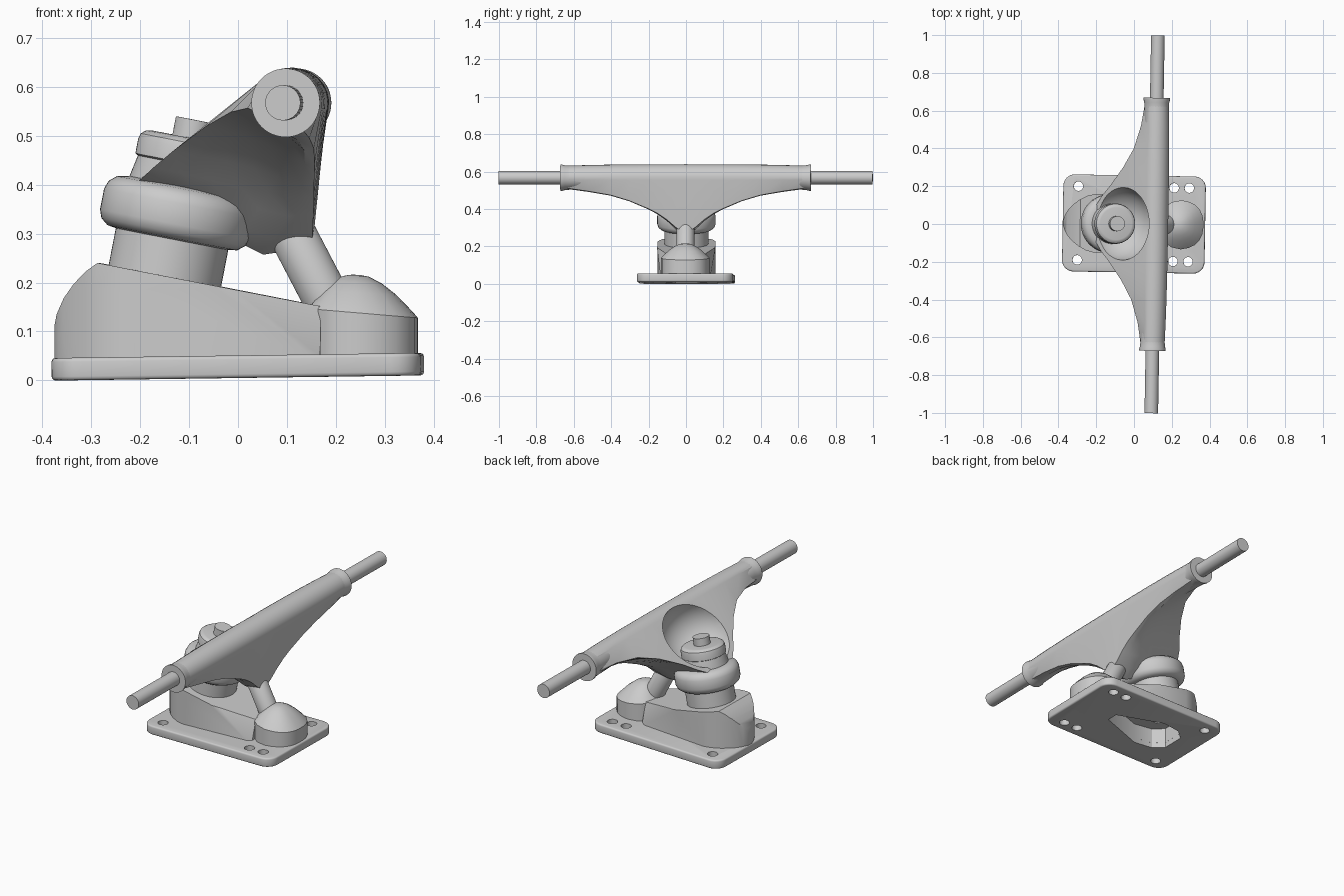
import bpy, bmesh
from math import sin, cos, pi, radians
from mathutils import Matrix, Vector

if "Cube" in bpy.data.objects:
    bpy.data.objects.remove(bpy.data.objects["Cube"])

YAW = Matrix.Rotation(radians(-1.0), 4, 'Z')   # whole model sits slightly turned
parts = []


def make(name, bm, keep=True):
    bmesh.ops.recalc_face_normals(bm, faces=bm.faces)
    me = bpy.data.meshes.new(name)
    bm.to_mesh(me)
    bm.free()
    ob = bpy.data.objects.new(name, me)
    bpy.context.collection.objects.link(ob)
    if keep:
        parts.append(ob)
    else:
        ob.hide_render = True
    return ob


def loft(name, rings, keep=True):
    bm = bmesh.new()
    loops = [[bm.verts.new(p) for p in r] for r in rings]
    n = len(loops[0])
    for a, b in zip(loops, loops[1:]):
        for i in range(n):
            j = (i + 1) % n
            bm.faces.new((a[i], a[j], b[j], b[i]))
    bm.faces.new(loops[0])
    bm.faces.new(loops[-1])
    return make(name, bm, keep)


def prism(name, pts, axis, lo, hi, keep=True):
    def place(p, h):
        return {'Y': (p[0], h, p[1]), 'Z': (p[0], p[1], h)}[axis]
    return loft(name, [[place(p, h) for p in pts] for h in (lo, hi)], keep)


def lathe(name, profile, mat, keep=True, n=48):
    return loft(name, [[mat @ Vector((r * cos(2 * pi * i / n), r * sin(2 * pi * i / n), s))
                        for i in range(n)] for r, s in profile], keep)


def mirror_y(half):
    return half + [(x, -y) for x, y in reversed(half)]


def apply_mod(ob, kind, **props):
    mod = ob.modifiers.new(kind, kind)
    for k, v in props.items():
        setattr(mod, k, v)
    bpy.context.view_layer.objects.active = ob
    bpy.ops.object.modifier_apply(modifier=mod.name)


def boolean(ob, cutters, op='DIFFERENCE'):
    for c in cutters:
        apply_mod(ob, 'BOOLEAN', object=c, operation=op, solver='EXACT')


def between(a, b):
    a, b = Vector(a), Vector(b)
    return Matrix.Translation(a) @ (b - a).to_track_quat('Z', 'Y').to_matrix().to_4x4()


cutters = []

# tilted kingpin axis, s = 0 on the sloped top of the pedestal
KING = Matrix.Translation((-0.15, 0, 0.21)) @ Matrix.Rotation(radians(11), 4, 'Y')

# underside pocket and kingpin hole
pocket = prism('pocket_cutter', mirror_y([(-.25, .06), (-.2, .105), (-.1, .12), (.14, .03)]),
               'Z', -.05, .11, False)
king_hole = lathe('kingpin_hole_cutter', [(.045, -.15), (.045, .03)], KING, False)
cutters += [pocket, king_hole]

# base plate with six bolt holes
outline = [(cx + .06 * cos(radians(a)), cy + .06 * sin(radians(a)))
           for cx, cy, a0 in ((.317, .197, 0), (-.317, .197, 90), (-.317, -.197, 180), (.317, -.197, 270))
           for a in range(a0, a0 + 91, 15)]
plate = prism('base_plate', outline, 'Z', 0, .046)
apply_mod(plate, 'BEVEL', width=.008, segments=3, limit_method='ANGLE', angle_limit=radians(60))
holes = [lathe('bolt_hole_cutter', [(.025, -.1), (.025, .1)], Matrix.Translation((x, y, 0)), False, 32)
         for x in (-.297, .21, .29) for y in (-.195, .195)]
cutters += holes
boolean(plate, holes + [pocket])
plate.data.transform(Matrix.Translation((0, 0, .005)) @ Matrix.Rotation(radians(-.8), 4, 'Y'))

# pedestal: rounded nose, slanted flank facets, cut to its side profile
nose = [(-.375, .015), (-.366, .042), (-.35, .069), (-.325, .097), (-.29, .124), (-.25, .145), (-.21, .155)]
low = mirror_y(nose + [(.15, .135), (.17, .12)])
high = mirror_y(nose + [(-.04, .155), (.17, .08)])
pedestal = loft('pedestal', [[(x, y, .03) for x, y in low], [(x, y, .05) for x, y in low],
                             [(x, y, .186) for x, y in high], [(x, y, .3) for x, y in high]])
side = prism('pedestal_side_cutter', [(-.4, .0), (.25, .0), (.25, .136), (-.285, .24), (-.31, .222),
             (-.335, .196), (-.355, .168), (-.37, .135), (-.377, .1)], 'Y', -.4, .4, False)
cutters.append(side)
boolean(pedestal, [side], 'INTERSECT')
boolean(pedestal, [pocket, king_hole])

# pivot cup: rounded plan closing into a dome
plan = mirror_y([(.367, .02), (.362, .05), (.348, .08), (.325, .105), (.29, .122), (.25, .13),
                 (.2, .12), (.165, .095), (.145, .05)])


def cup_ring(f, t):
    ring = []
    for x, y in plan:
        wall = .142 - .085 * (x - .2)
        ring.append((.235 + (x - .235) * f, y * f, wall + (.216 - wall) * t))
    return ring


loft('pivot_cup', [[(x, y, .03) for x, y in plan]] + [cup_ring(f, t) for f, t in (
    (1, 0), (.95, .09), (.85, .25), (.67, .53), (.45, .79), (.25, .95), (.1, .995), (.01, 1))])

# pivot pin from cup into hanger
lathe('pivot_pin', [(.048, 0), (.048, .21), (.035, .235)], between((.205, 0, .12), (.09, 0, .34)))

# bushing stack on the kingpin
lathe('lower_bushing', [(.117, -.02), (.117, .1)], KING)
lathe('hanger_ring', [(.115, .08), (.135, .083), (.15, .095), (.156, .112), (.156, .155), (.15, .172),
                      (.135, .185), (.11, .19)], KING)
lathe('upper_bushing', [(.112, .17), (.11, .19), (.1, .24)], KING)
lathe('top_washer', [(.1, .234), (.107, .238), (.107, .268), (.104, .28), (.094, .288), (.085, .29)], KING)
lathe('kingpin', [(.04, .03), (.04, .328)], KING)

# hanger: |y|, rear lip (x, z), front lip (x, z), front lip width, hollow of the underside
CX, CZ = .109, .567
stations = [
    (.0, -.225, .392, .152, .272, .10, .0),
    (.05, -.22, .395, .153, .30, .08, .0),
    (.1, -.2, .408, .156, .343, .05, .0),
    (.15, -.17, .435, .158, .377, .035, .0),
    (.2, -.13, .468, .159, .402, .025, .06),
    (.3, -.062, .518, .162, .444, .02, .1),
    (.4, -.008, .548, .162, .474, .02, .05),
    (.52, .028, .556, .155, .495, .025, -.1),
    (.64, .047, .55, .143, .512, .03, -.25)]


def section(y, lx, lz, bx, bz, w, hollow):
    r = .072 - .008 * (abs(y) / .64) ** 3
    ring = [(CX + r * cos(radians(a)), CZ + r * sin(radians(a))) for a in range(-10, 131, 14)]
    l, b, b2 = Vector((lx, lz)), Vector((bx, bz)), Vector((bx - w, bz - .015 * w * 10))
    ctrl = (l + b2) / 2
    ctrl = ctrl + (Vector((CX, CZ)) - ctrl) * 2 * hollow
    ring += [tuple(l * (1 - t) ** 2 + ctrl * 2 * t * (1 - t) + b2 * t * t) for t in (0, .2, .4, .6, .8, 1)]
    ring.append(tuple(b))
    return [(x, y, z) for x, z in ring]


rings = [section(-s[0], *s[1:]) for s in reversed(stations[1:])] + [section(*s) for s in stations]
hanger = loft('hanger', rings)

# scooped bowl around the kingpin
bowl = lathe('bowl_cutter', [(.195 * sin(pi * i / 24) + .001, .345 - .17 * cos(pi * i / 24))
                             for i in range(25)], KING, False)
cutters.append(bowl)
boolean(hanger, [bowl])

# flared hanger ends and axle stubs
for side_name, sgn in (('front', -1), ('back', 1)):
    frame = between((CX, 0, CZ), (CX, sgn, CZ))
    lathe(side_name + '_hanger_end', [(.058, .45), (.064, .62), (.066, .645), (.07, .66), (.07, .67)], frame)
    lathe(side_name + '_axle', [(.036, .5), (.036, 1)], frame, n=32)

# clean up cutters, turn everything, shade
for c in cutters:
    bpy.data.objects.remove(c)
for ob in parts:
    ob.data.transform(YAW)
    ob.select_set(True)
bpy.context.view_layer.objects.active = parts[0]
bpy.ops.object.shade_smooth_by_angle(angle=radians(32))
